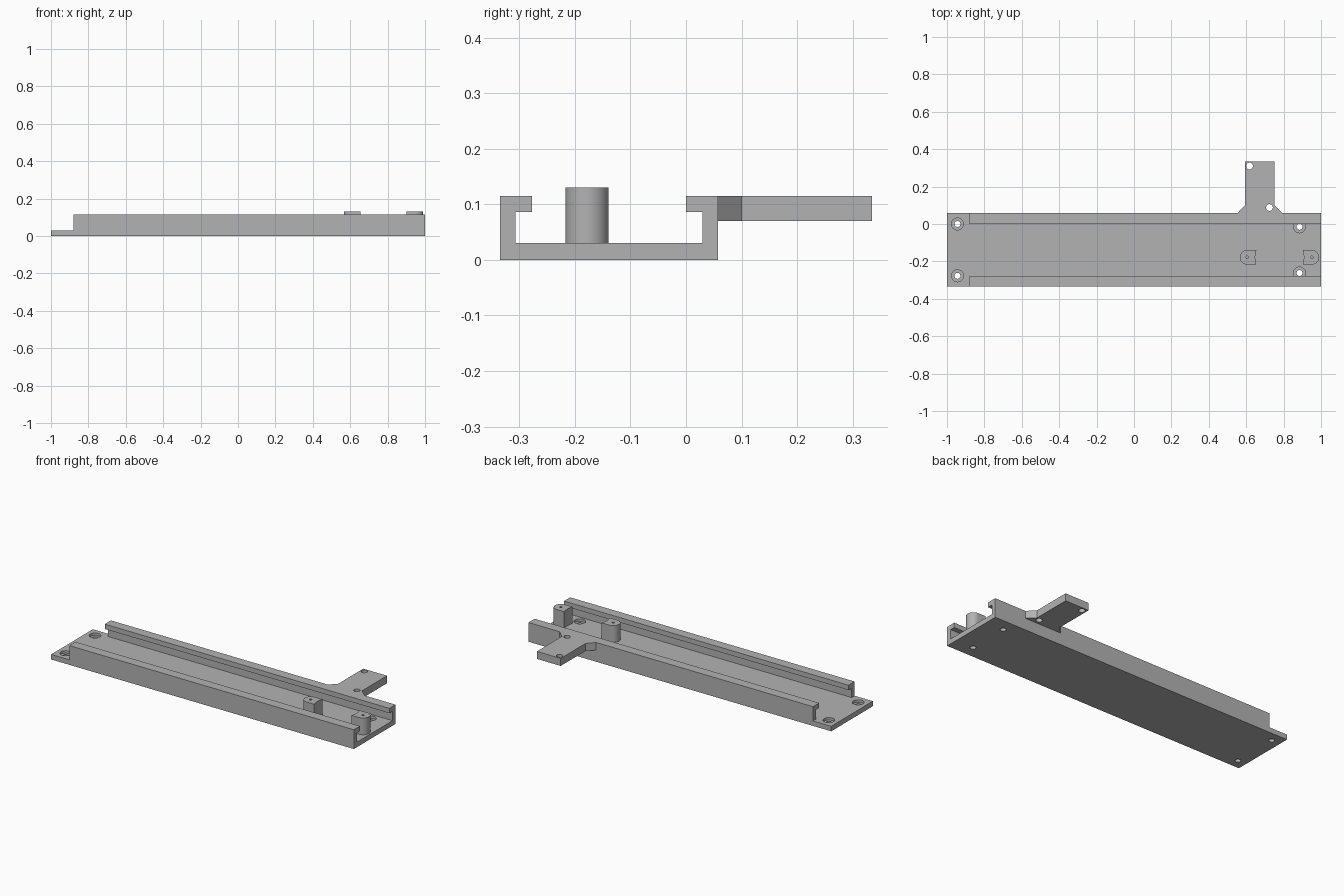
import bpy, bmesh
from math import pi, sin, cos, asin, radians
from mathutils import Vector

if "Cube" in bpy.data.objects:
    bpy.data.objects.remove(bpy.data.objects["Cube"], do_unlink=True)

grey = bpy.data.materials.new("plain grey")
grey.use_nodes = True
grey.diffuse_color = (0.45, 0.45, 0.45, 1)
grey.node_tree.nodes["Principled BSDF"].inputs["Base Color"].default_value = (0.45, 0.45, 0.45, 1)


def prism(name, outline, lo, hi, axis="z"):
    """Extrude a 2D outline (xy along z, or yz along x) from lo to hi."""
    bm = bmesh.new()
    place = (lambda a, b: (a, b, lo)) if axis == "z" else (lambda a, b: (lo, a, b))
    face = bm.faces.new([bm.verts.new(place(a, b)) for a, b in outline])
    out = bmesh.ops.extrude_face_region(bm, geom=[face])
    step = Vector((0, 0, hi - lo)) if axis == "z" else Vector((hi - lo, 0, 0))
    moved = [g for g in out["geom"] if isinstance(g, bmesh.types.BMVert)]
    bmesh.ops.translate(bm, verts=moved, vec=step)
    bmesh.ops.recalc_face_normals(bm, faces=bm.faces)
    mesh = bpy.data.meshes.new(name)
    bm.to_mesh(mesh)
    bm.free()
    mesh.materials.append(grey)
    obj = bpy.data.objects.new(name, mesh)
    bpy.context.collection.objects.link(obj)
    return obj


def arc(cx, cy, r, start, end, n):
    return [(cx + r * cos(start + (end - start) * i / n),
             cy + r * sin(start + (end - start) * i / n)) for i in range(n + 1)]


def hole(x, y, r, lo, hi):
    return prism("hole_cutter", arc(x, y, r, 0, 2 * pi, 32)[:-1], lo, hi)


def combine(target, other, operation):
    mod = target.modifiers.new(operation.lower(), "BOOLEAN")
    mod.operation, mod.solver, mod.object = operation, "EXACT", other
    bpy.ops.object.select_all(action="DESELECT")
    bpy.context.view_layer.objects.active = target
    target.select_set(True)
    bpy.ops.object.modifier_apply(modifier=mod.name)
    bpy.data.objects.remove(other, do_unlink=True)


def smooth(obj):
    bpy.ops.object.select_all(action="DESELECT")
    bpy.context.view_layer.objects.active = obj
    obj.select_set(True)
    bpy.ops.object.shade_smooth_by_angle(angle=radians(30))


# Channel: floor, side walls and inward lips as one mirrored profile
mid = -0.1385
floor, under, top = 0.03, 0.086, 0.115
half = [(0.1965, 0), (0.1965, top), (0.1385, top), (0.1385, under),
        (0.168, under), (0.168, floor)]
profile = [(mid + w, z) for w, z in half] + [(mid - w, z) for w, z in reversed(half)]
channel = prism("channel", profile, -0.88, 1, "x")

# Flat mounting tab at the open end
back, front = mid + 0.1965, mid - 0.1965
tab = prism("tab", [(front, 0), (back, 0), (back, floor), (front, floor)], -1, -0.88, "x")
combine(channel, tab, "UNION")

# Side arm with flared root
arm = prism("arm", [(0.553, back), (0.794, back), (0.75, 0.1), (0.75, 0.335),
                    (0.593, 0.335), (0.593, 0.1)], 0.07, top)
combine(channel, arm, "UNION")

# Counterbored screw holes in the floor
for x, spread in ((-0.944, 0.1385), (0.885, 0.1235)):
    for side in (1, -1):
        y = mid + side * spread
        combine(channel, hole(x, y, 0.032, 0.015, 0.05), "DIFFERENCE")
        combine(channel, hole(x, y, 0.016, -0.02, 0.04), "DIFFERENCE")

# Holes through the arm
for x, y in ((0.618, 0.31), (0.724, 0.088)):
    combine(channel, hole(x, y, 0.018, 0.05, 0.15), "DIFFERENCE")
smooth(channel)

# Facing posts: round outer end, shallow concave inner end, blind pilot hole
post_x, post_y, r, bow = 0.778, -0.178, 0.039, 0.13
swing = asin(r / bow)
for name, side in (("inner_post", -1), ("outer_post", 1)):
    outline = arc(0.173, 0, r, -pi / 2, pi / 2, 20) + arc(0, 0, bow, swing, -swing, 8)
    post = prism(name, [(post_x + side * a, post_y + b) for a, b in outline], floor, 0.13)
    combine(post, hole(post_x + side * 0.173, post_y, 0.007, 0.06, 0.15), "DIFFERENCE")
    smooth(post)
